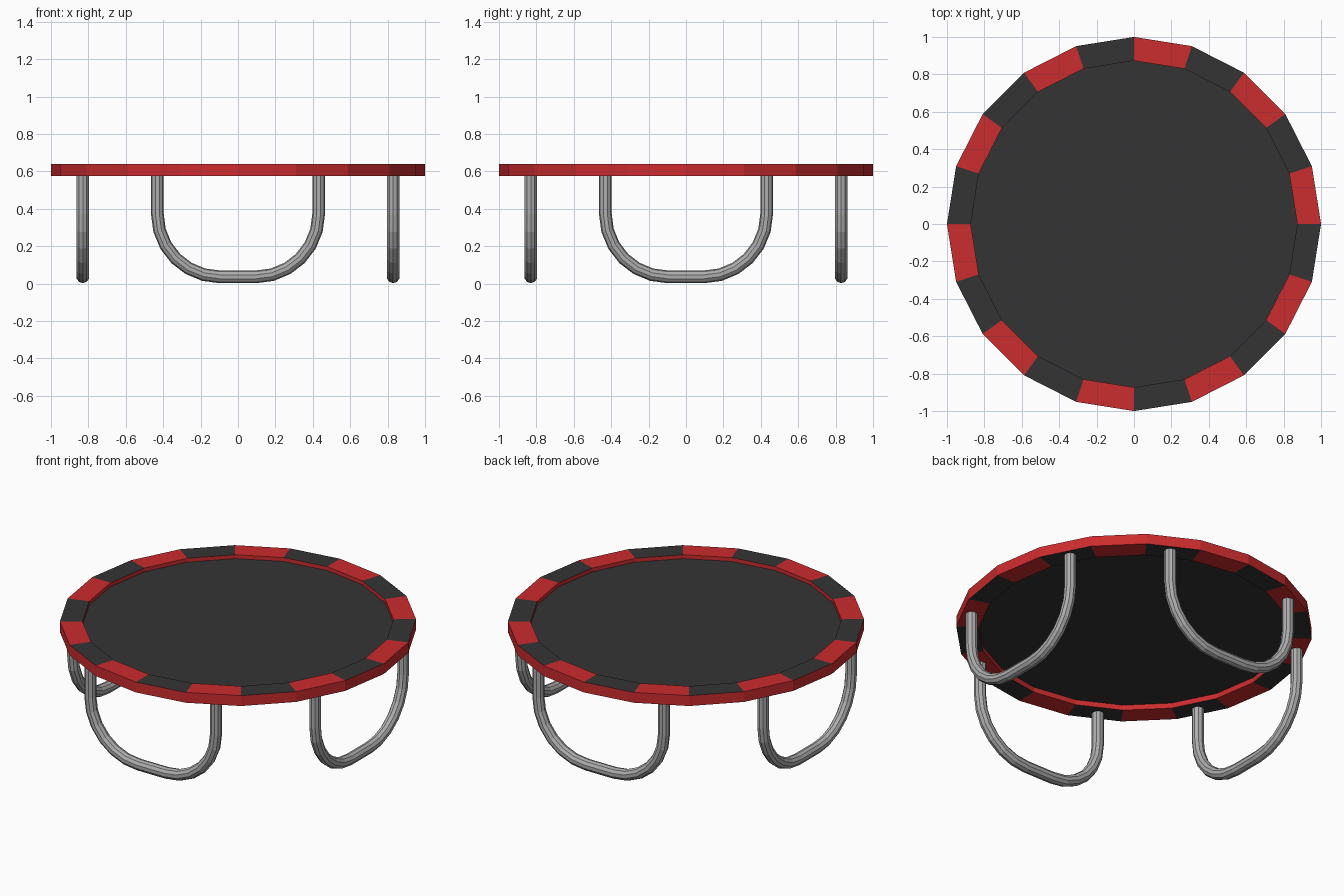
import bpy, bmesh
from math import sin, cos, pi
from mathutils import Vector, Matrix

if "Cube" in bpy.data.objects:
    bpy.data.objects.remove(bpy.data.objects["Cube"])


def material(name, color):
    m = bpy.data.materials.new(name)
    m.diffuse_color = (*color, 1)
    m.use_nodes = True
    m.node_tree.nodes["Principled BSDF"].inputs["Base Color"].default_value = m.diffuse_color
    return m


RED = material("red padding", (0.60, 0.025, 0.027))
DARK = material("dark fabric", (0.034, 0.034, 0.034))
METAL = material("grey metal", (0.42, 0.42, 0.42))


def make_object(name, bm, mats):
    bmesh.ops.recalc_face_normals(bm, faces=bm.faces)
    me = bpy.data.meshes.new(name)
    bm.to_mesh(me)
    bm.free()
    for m in mats:
        me.materials.append(m)
    ob = bpy.data.objects.new(name, me)
    bpy.context.collection.objects.link(ob)
    return ob


SIDES, R_OUT, R_IN = 20, 1.0, 0.873
Z_BOT, Z_TOP, Z_MAT = 0.574, 0.638, 0.614


def circle(bm, r, z):
    return [bm.verts.new((r * cos(2 * pi * i / SIDES), r * sin(2 * pi * i / SIDES), z))
            for i in range(SIDES)]


# Padded rim: red walls, alternating red and dark panels above and below
bm = bmesh.new()
loops = [circle(bm, r, z) for r, z in
         ((R_OUT, Z_BOT), (R_OUT, Z_TOP), (R_IN, Z_TOP), (R_IN, Z_BOT))]
for k in range(4):
    a, b = loops[k], loops[(k + 1) % 4]
    for i in range(SIDES):
        j = (i + 1) % SIDES
        f = bm.faces.new((a[i], a[j], b[j], b[i]))
        f.material_index = i % 2 if k % 2 else 0
make_object("padded_rim", bm, [RED, DARK])

# Jumping mat, slightly recessed in the rim
bm = bmesh.new()
top, low = circle(bm, R_IN, Z_MAT), circle(bm, R_IN, Z_MAT - 0.008)
bm.faces.new(top)
bm.faces.new(low)
make_object("jumping_mat", bm, [DARK])

# U-shaped leg path in the xz plane
TUBE, HALF, ARC, ZC, STEPS = 0.034, 0.431, 0.335, 0.036, 6
right = [(HALF - ARC + ARC * sin(t), ZC + ARC - ARC * cos(t))
         for t in (pi / 2 * i / STEPS for i in range(STEPS + 1))]
right.append((HALF, 0.59))
path = [Vector((-x, 0, z)) for x, z in reversed(right)] + [Vector((x, 0, z)) for x, z in right]


def make_leg(name, angle, n=10):
    bm = bmesh.new()
    rings = []
    for i, p in enumerate(path):
        d = (path[min(i + 1, len(path) - 1)] - path[max(i - 1, 0)]).normalized()
        if i in (0, len(path) - 1):
            d = Vector((0, 0, -1 if i == 0 else 1))
        side = Vector((d.z, 0, -d.x))
        rings.append([bm.verts.new(p + TUBE * (side * cos(2 * pi * k / n)
                                               + Vector((0, sin(2 * pi * k / n), 0))))
                      for k in range(n)])
    for a, b in zip(rings, rings[1:]):
        for k in range(n):
            bm.faces.new((a[k], a[(k + 1) % n], b[(k + 1) % n], b[k]))
    bm.faces.new(rings[0])
    bm.faces.new(rings[-1])
    bm.transform(Matrix.Rotation(angle, 4, 'Z') @ Matrix.Translation((0, -0.83, 0)))
    make_object(name, bm, [METAL])


# Four legs around the rim
for q, name in enumerate(("front_leg", "right_leg", "back_leg", "left_leg")):
    make_leg(name, q * pi / 2)
